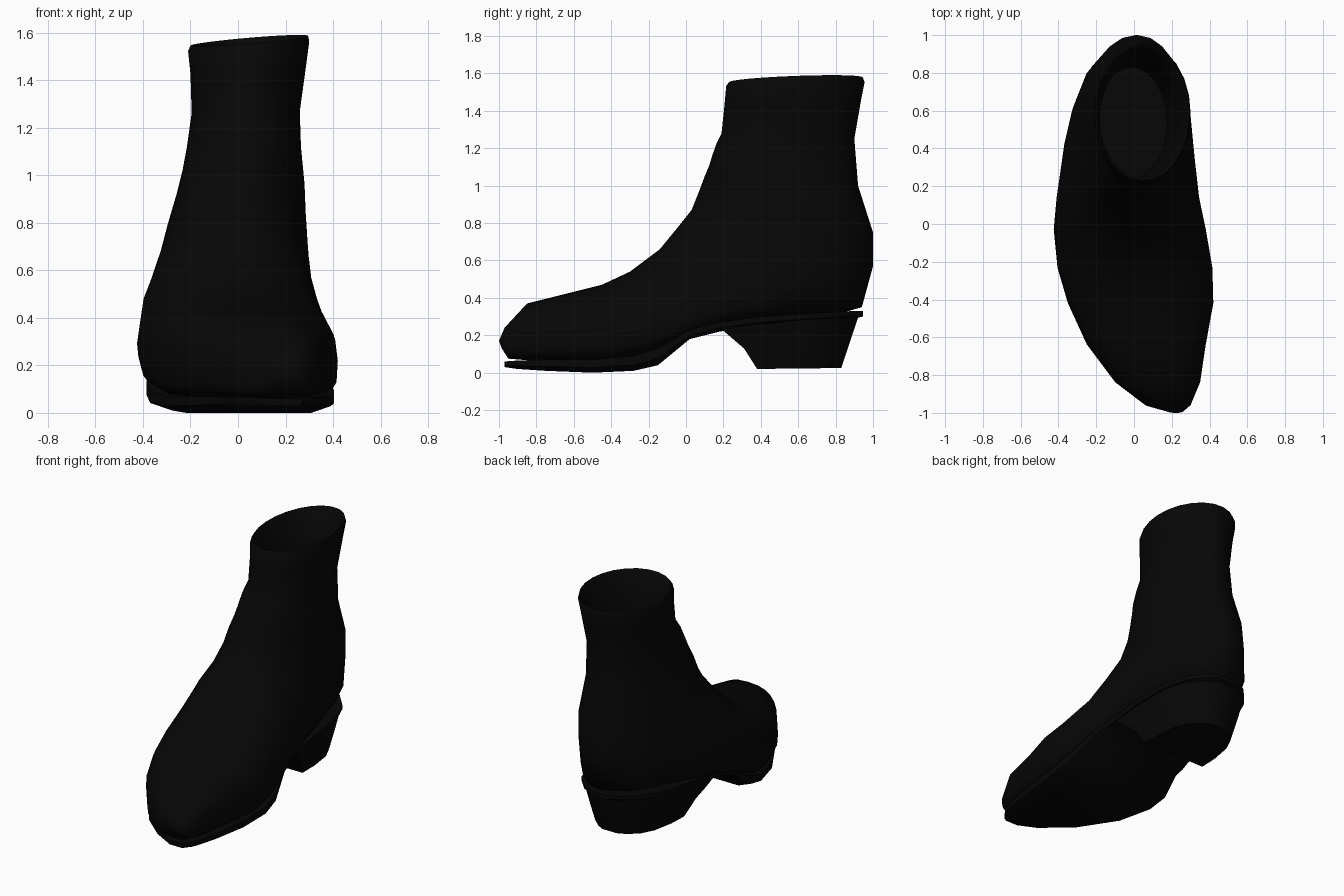
import bpy, bmesh
from math import cos, sin, tau, radians, copysign

cube = bpy.data.objects.get("Cube")
if cube:
    bpy.data.objects.remove(cube, do_unlink=True)

# One near-black leather colour
leather = bpy.data.materials.new("black leather")
leather.use_nodes = True
colour = (0.002, 0.002, 0.002, 1)
leather.diffuse_color = colour
leather.node_tree.nodes["Principled BSDF"].inputs["Base Color"].default_value = colour


def loft(name, rings, angle):
    """Skin a row of equal-length point rings and cap both ends."""
    bm = bmesh.new()
    rows = [[bm.verts.new(p) for p in ring] for ring in rings]
    n = len(rows[0])
    for a, b in zip(rows, rows[1:]):
        for i in range(n):
            j = (i + 1) % n
            bm.faces.new((a[i], a[j], b[j], b[i]))
    bm.faces.new(rows[0])
    bm.faces.new(rows[-1])
    bmesh.ops.recalc_face_normals(bm, faces=bm.faces)
    mesh = bpy.data.meshes.new(name)
    bm.to_mesh(mesh)
    bm.free()
    mesh.materials.append(leather)
    obj = bpy.data.objects.new(name, mesh)
    bpy.context.collection.objects.link(obj)
    bpy.ops.object.select_all(action="DESELECT")
    obj.select_set(True)
    bpy.context.view_layer.objects.active = obj
    bpy.ops.object.shade_smooth_by_angle(angle=radians(angle))
    return obj


def power(value, exponent):
    return copysign(abs(value) ** exponent, value)


def section(front, back, left, right, square=1, low_square=1, split=.5, count=24):
    """Rounded ring between a front/top point and a back/bottom point."""
    ring = []
    for i in range(count):
        c, s = cos(tau * i / count), sin(tau * i / count)
        e = square if s > 0 else low_square
        v = split + (1 - split if s > 0 else split) * power(s, e)
        x = (left + right) / 2 + (right - left) / 2 * power(c, e)
        y = back[0] + (front[0] - back[0]) * v
        z = back[1] + (front[1] - back[1]) * v
        # The collar leans up towards one side
        z += 0.08 * x * max(0, (z - 1.2) / 0.35)
        ring.append((x, y, z))
    return ring


# Upper: sections fan from the upright toe to the level collar
# (front point, back point, left, right, front squareness, back squareness, split)
upper = [
    ((-1, .17), (-.985, .13), .18, .26, .9, .8, .4),
    ((-.97, .24), (-.95, .075), .06, .3, .85, .6, .4),
    ((-.85, .37), (-.83, .065), -.1, .35, .8, .5, .38),
    ((-.65, .42), (-.63, .065), -.25, .38, .8, .4, .36),
    ((-.45, .47), (-.4, .065), -.35, .42, .8, .4, .38),
    ((-.3, .54), (-.2, .1), -.405, .415, .9, .4, .32),
    ((-.14, .66), (0, .2), -.425, .38, 1, .4, .2),
    ((-.05, .77), (.2, .25), -.41, .345, 1, .45, .25),
    ((.03, .87), (.5, .29), -.375, .32, 1, .55, .3),
    ((.07, .97), (.8, .31), -.335, .305, .95, .8, .4),
    ((.1, 1.05), (.94, .35), -.305, .295, .9, .9, .48),
    ((.125, 1.11), (1, .57), -.265, .285, .85, 1, .5),
    ((.14, 1.16), (1, .75), -.24, .28, .85, 1, .52),
    ((.165, 1.23), (.92, 1), -.215, .265, .9, 1, .52),
    ((.19, 1.28), (.9, 1.25), -.195, .26),
    ((.205, 1.42), (.935, 1.45), -.2, .285),
    ((.215, 1.53), (.955, 1.55), -.21, .3),
    ((.23, 1.55), (.945, 1.575), -.2, .295),
]
# Lining runs down inside the collar to a floor
lining = [
    ((.245, 1.54), (.93, 1.56), -.19, .28),
    ((.225, 1.28), (.865, 1.25), -.183, .225),
    ((.24, 1), (.83, 1), -.2, .175),
]
loft("boot_upper", [section(*row) for row in upper + lining], 60)

# Outsole stations: y, left edge, right edge, top, bottom
sole = [
    (-.97, .15, .27, .06, .03),
    (-.9, .02, .32, .065, .02),
    (-.75, -.15, .355, .07, .01),
    (-.5, -.3, .39, .07, 0),
    (-.28, -.37, .405, .09, .01),
    (-.15, -.385, .39, .13, .04),
    (.02, -.36, .34, .23, .18),
    (.18, -.35, .31, .27, .22),
    (.4, -.345, .31, .3, .25),
    (.65, -.31, .285, .315, .27),
    (.8, -.25, .23, .325, .28),
    (.9, -.16, .14, .33, .29),
    (.945, -.08, .07, .33, .3),
]


def sole_ring(y, left, right, top, bottom):
    edge = bottom + (top - bottom) * .4
    inset = .12 * (right - left)
    return [(left, y, top), (right, y, top), (right, y, edge),
            (right - inset, y, bottom), (left + inset, y, bottom), (left, y, edge)]


loft("outsole", [sole_ring(*row) for row in sole], 40)

# Stacked heel: the rear sole outline tapered down to the ground
rear = sole[7:]
outline = [(r[2], r[0]) for r in rear] + [(r[1], r[0]) for r in reversed(rear)]
start, end = rear[0][0], rear[-1][0]


def heel_ring(y0, y1, z0, z1, scale):
    ring = []
    for x, y in outline:
        t = (y - start) / (end - start)
        ring.append((x * scale, y0 + (y1 - y0) * t, z0 + (z1 - z0) * t))
    return ring


loft("heel", [
    heel_ring(.18, .925, .24, .31, .97),
    heel_ring(.24, .905, .19, .25, .92),
    heel_ring(.31, .875, .13, .16, .84),
    heel_ring(.38, .83, .02, .025, .72),
], 40)
